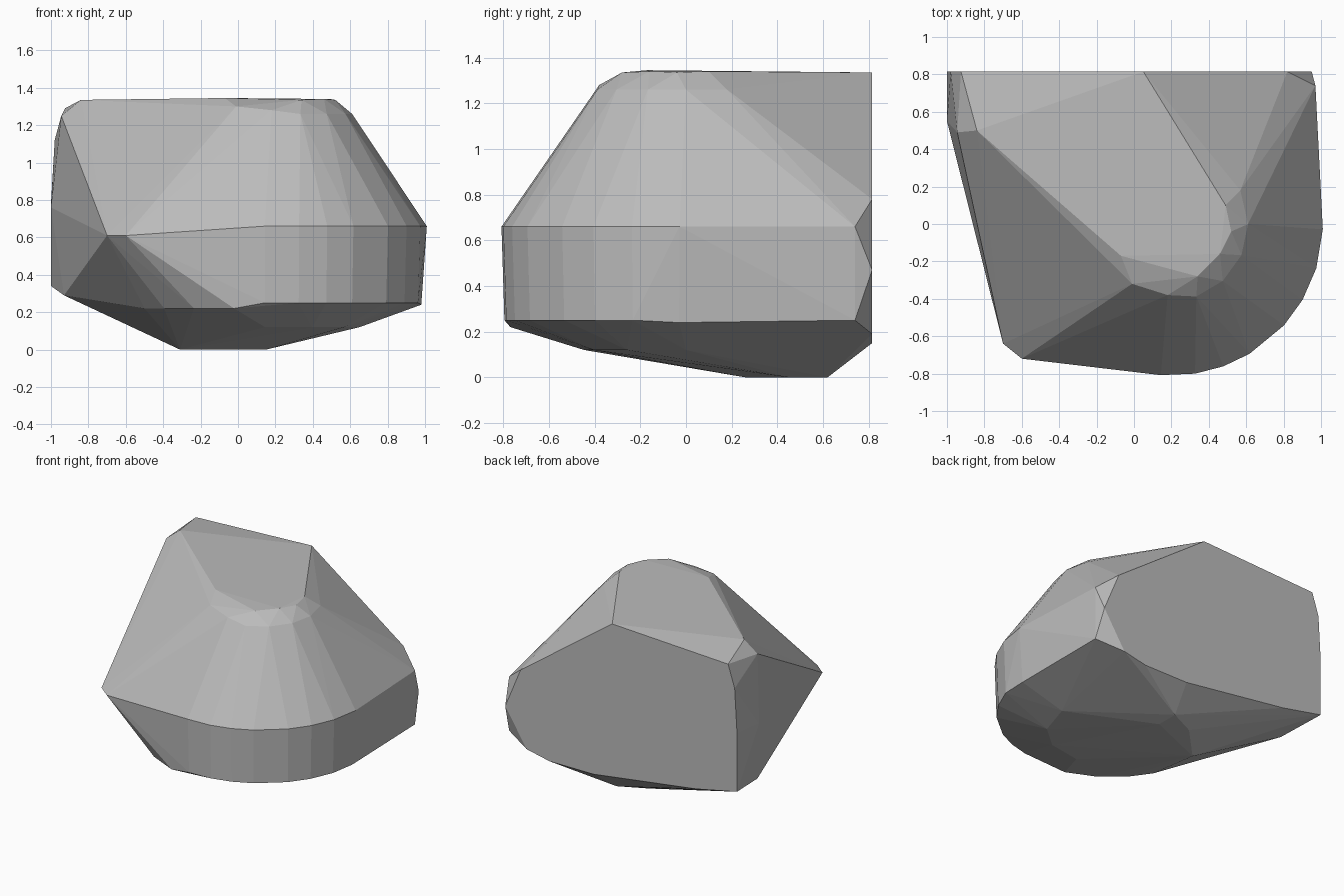
import bpy
import bmesh
from math import cos, sin, radians

cube = bpy.data.objects.get("Cube")
if cube:
    bpy.data.objects.remove(cube, do_unlink=True)

stone = bpy.data.materials.new("stone_grey")
stone.use_nodes = True
colour = (0.5, 0.5, 0.5, 1)
stone.diffuse_color = colour
stone.node_tree.nodes["Principled BSDF"].inputs["Base Color"].default_value = colour


def arc(radius, height, angles):
    """Points on a level ring around the boulder's off-centre axis."""
    return [(0.2 + radius * cos(radians(a)), radius * sin(radians(a)), height)
            for a in angles]


rim = [-94, -81, -70, -59, -42, -30, -17, -2]

# Rounded front: crown, shoulder, widest rim, lower rim and underside
points = arc(0.41, 1.26, [-71, -48, -24, 0, 26])
points += arc(0.81, 0.66, rim)
points += arc(0.797, 0.25, rim[:-1])
points += arc(0.8, 0.22, [-106, -123, -138, -151])
points += arc(0.45, 0.12, [-97, -64, -35, 0])

# Flat top
points += [(-0.84, 0.5, 1.335), (-0.07, -0.17, 1.345), (0.34, -0.28, 1.335),
           (0.46, -0.16, 1.34), (0.52, -0.04, 1.335), (0.49, 0.1, 1.34),
           (-0.01, -0.32, 1.3), (0.18, -0.38, 1.28)]

# Broken left-hand side and front corner
points += [(-0.6, -0.72, 0.61), (-0.7, -0.64, 0.61), (-0.93, 0.47, 0.29),
           (-1, 0.55, 0.76), (-0.945, 0.49, 1.25)]

# Opposite side and its back corner
points += [(0.98, -0.03, 0.24), (0.97, 0.74, 0.25), (0.97, 0.74, 0.66)]

# Sheared back face, as x and z pairs
back = [(-1, 0.34), (-1, 0.78), (-0.98, 1.12), (-0.925, 1.29), (0.05, 1.335),
        (0.82, 0.78), (0.95, 0.47), (0.77, 0.19), (0.58, 0.15),
        (0.21, 0.15), (-0.66, 0.27)]
points += [(x, 0.815, z) for x, z in back]

# Resting face
points += [(x, y, 0) for x, y in
           [(-0.31, 0.26), (-0.06, 0.52), (0.15, 0.62), (0.15, 0.45)]]

# Wrap the outline in a faceted convex skin
bm = bmesh.new()
for p in points:
    bm.verts.new(p)
bmesh.ops.convex_hull(bm, input=bm.verts[:])
bmesh.ops.delete(bm, geom=[v for v in bm.verts if not v.link_faces], context='VERTS')
bmesh.ops.dissolve_limit(bm, angle_limit=radians(1), verts=bm.verts[:], edges=bm.edges[:])
bmesh.ops.recalc_face_normals(bm, faces=bm.faces[:])
mesh = bpy.data.meshes.new("boulder")
bm.to_mesh(mesh)
bm.free()
mesh.materials.append(stone)
boulder = bpy.data.objects.new("boulder", mesh)
bpy.context.collection.objects.link(boulder)
